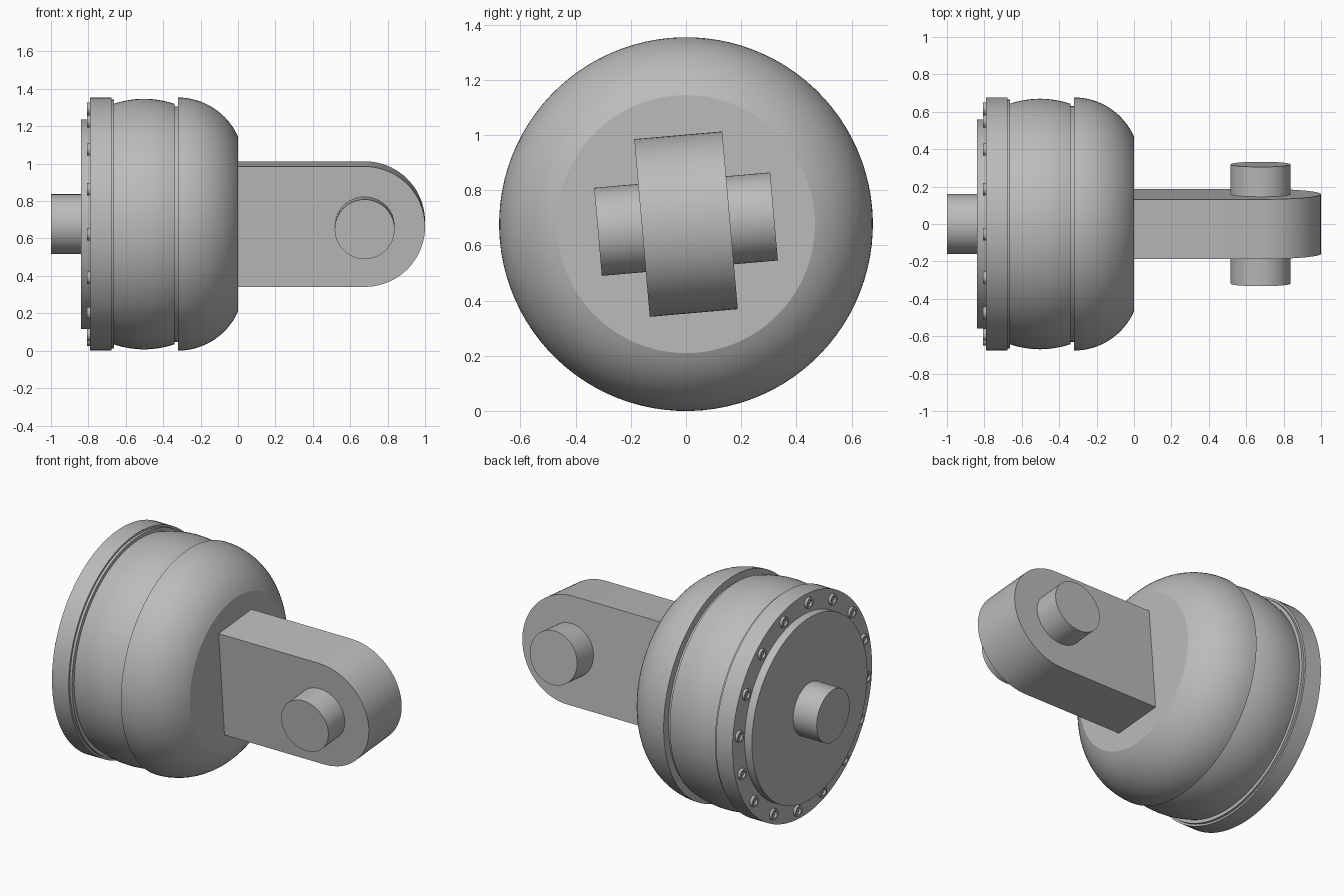
import bpy, math
from mathutils import Matrix

cube = bpy.data.objects.get("Cube")
if cube:
    bpy.data.objects.remove(cube, do_unlink=True)

AXIS_Z = 0.677
TILT = math.radians(5)

grey = bpy.data.materials.new("plain_grey")
grey.use_nodes = True
grey.diffuse_color = (0.5, 0.5, 0.5, 1)
grey.node_tree.nodes["Principled BSDF"].inputs["Base Color"].default_value = (0.5, 0.5, 0.5, 1)


def make(name, verts, faces, matrix=Matrix()):
    """Mesh built around the x axis, then tilted and lifted onto the body axis."""
    mesh = bpy.data.meshes.new(name)
    mesh.from_pydata(verts, [], faces)
    mesh.transform(Matrix.Translation((0, 0, AXIS_Z)) @ Matrix.Rotation(TILT, 4, "X") @ matrix)
    mesh.materials.append(grey)
    obj = bpy.data.objects.new(name, mesh)
    bpy.context.collection.objects.link(obj)
    bpy.ops.object.select_all(action="DESELECT")
    obj.select_set(True)
    bpy.context.view_layer.objects.active = obj
    bpy.ops.object.mode_set(mode="EDIT")
    bpy.ops.mesh.select_all(action="SELECT")
    bpy.ops.mesh.normals_make_consistent(inside=False)
    bpy.ops.object.mode_set(mode="OBJECT")
    bpy.ops.object.shade_smooth_by_angle(angle=math.radians(20))
    return obj


def lathe(name, profile, segments=96, matrix=Matrix()):
    """Revolve (x, radius) points about the x axis and cap both ends."""
    n = segments
    verts = [(x, r * math.cos(math.tau * i / n), r * math.sin(math.tau * i / n))
             for x, r in profile for i in range(n)]
    faces = [(k * n + i, k * n + (i + 1) % n, (k + 1) * n + (i + 1) % n, (k + 1) * n + i)
             for k in range(len(profile) - 1) for i in range(n)]
    last = (len(profile) - 1) * n
    faces += [tuple(range(n)), tuple(range(last, last + n))]
    return make(name, verts, faces, matrix)


# Rear shaft, cover plate and flange
lathe("rear_shaft", [(-1, 0.16), (-0.82, 0.16)], 64)
lathe("cover_plate", [(-0.84, 0.56), (-0.78, 0.56)])
lathe("flange", [(-0.79, 0.677), (-0.677, 0.677), (-0.677, 0.665), (-0.662, 0.665)])

# Barrel with a shallow bulge, and the recessed neck behind the dome
steps = 14
bulge = [(-0.665 + 0.325 * i / steps, 0.643 + 0.027 * (1 - (2 * i / steps - 1) ** 2))
         for i in range(steps + 1)]
lathe("barrel", bulge)
lathe("barrel_neck", [(-0.345, 0.63), (-0.31, 0.63)])

# Rounded front dome ending in a flat face
R = 0.352
sweep = math.asin(0.322 / R)
dome = [(-0.322 + R * math.sin(sweep * i / 16), 0.677 - R + R * math.cos(sweep * i / 16))
        for i in range(17)]
lathe("front_dome", dome)

# Ring of bolts with sunken heads
for i in range(16):
    a = math.tau * i / 16
    spot = Matrix.Translation((0, 0.62 * math.cos(a), 0.62 * math.sin(a)))
    lathe(f"bolt_{i + 1}", [(-0.78, 0.033), (-0.806, 0.033), (-0.806, 0.02), (-0.793, 0.02)], 20, spot)

# Lug: flat bar with a rounded end
H, T, CX = 0.323, 0.16, 0.677
outline = [(-0.05, -H)]
outline += [(CX + H * math.sin(math.pi * i / 40), -H * math.cos(math.pi * i / 40)) for i in range(41)]
outline += [(-0.05, H)]
n = len(outline)
verts = [(x, y, z) for y in (-T, T) for x, z in outline]
faces = [tuple(range(n)), tuple(range(n, 2 * n))]
faces += [(i, (i + 1) % n, n + (i + 1) % n, n + i) for i in range(n)]
make("lug", verts, faces)

# Cross pin through the lug
turn = Matrix.Translation((CX, 0, 0)) @ Matrix.Rotation(math.pi / 2, 4, "Z")
lathe("cross_pin", [(-0.32, 0.16), (0.32, 0.16)], 64, turn)
